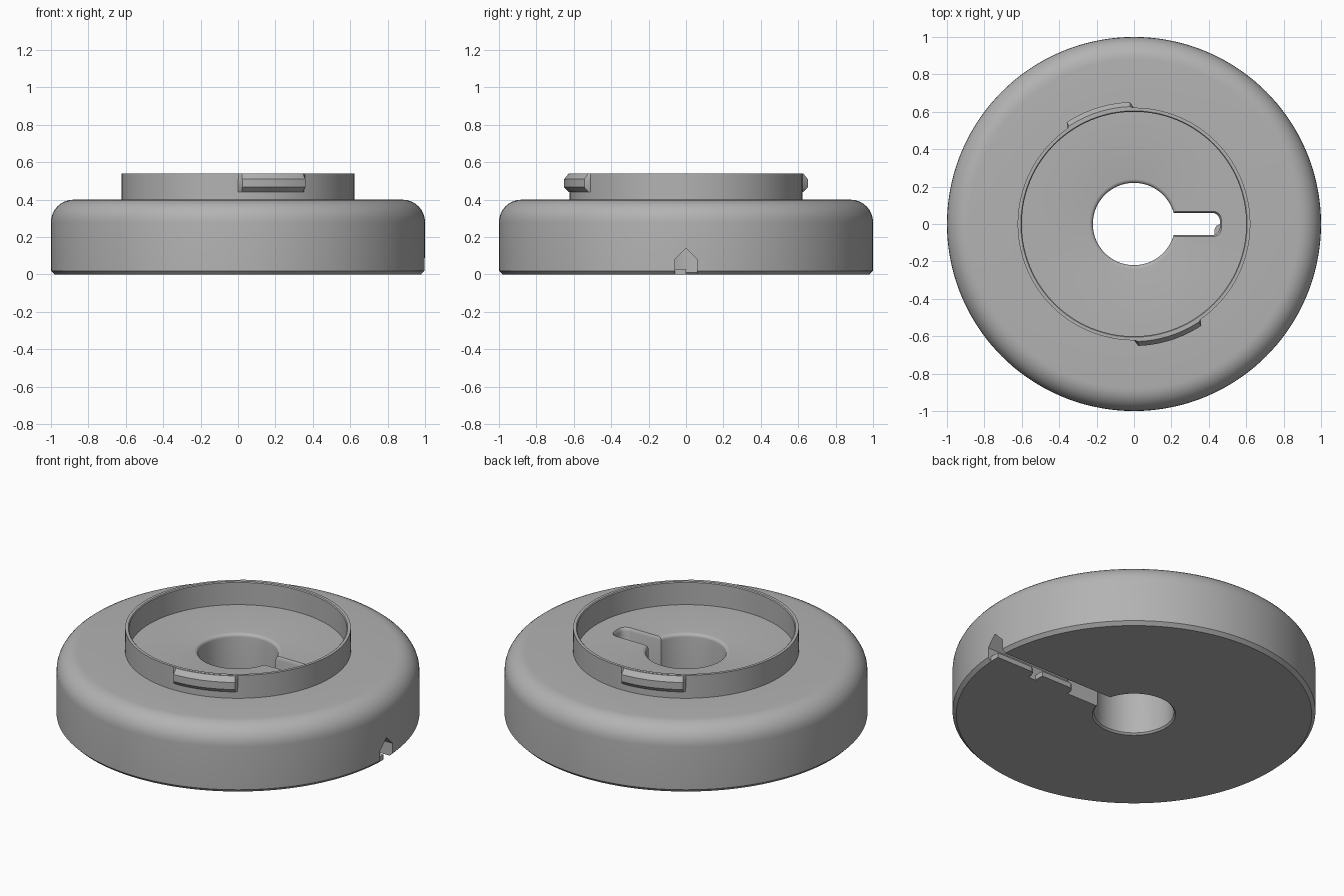
import bpy, bmesh
from math import sin, cos, pi, radians

old = bpy.data.objects.get("Cube")
if old:
    bpy.data.objects.remove(old, do_unlink=True)

grey = bpy.data.materials.new("mid_grey")
grey.use_nodes = True
grey.diffuse_color = (0.45, 0.45, 0.45, 1)
grey.node_tree.nodes["Principled BSDF"].inputs["Base Color"].default_value = grey.diffuse_color


def loft(name, loops, cyclic=False):
    """Join matching closed loops of points into a solid."""
    bm = bmesh.new()
    rings = [[bm.verts.new(p) for p in loop] for loop in loops]
    n = len(rings[0])
    for i in range(len(rings) - (0 if cyclic else 1)):
        a, b = rings[i], rings[(i + 1) % len(rings)]
        for j in range(n):
            k = (j + 1) % n
            bm.faces.new((a[j], a[k], b[k], b[j]))
    if not cyclic:
        bm.faces.new(rings[0])
        bm.faces.new(rings[-1])
    bmesh.ops.recalc_face_normals(bm, faces=bm.faces)
    mesh = bpy.data.meshes.new(name)
    bm.to_mesh(mesh)
    bm.free()
    mesh.materials.append(grey)
    obj = bpy.data.objects.new(name, mesh)
    bpy.context.collection.objects.link(obj)
    return obj


def lathe(name, profile, steps=144):
    turns = [2 * pi * i / steps for i in range(steps)]
    return loft(name, [[(r * cos(t), r * sin(t), z) for r, z in profile] for t in turns], True)


def fillet(cx, cz, radius, start, end, steps=8):
    turns = [radians(start + (end - start) * i / steps) for i in range(steps + 1)]
    return [(cx + radius * cos(t), cz + radius * sin(t)) for t in turns]


def activate(obj):
    bpy.ops.object.select_all(action='DESELECT')
    obj.select_set(True)
    bpy.context.view_layer.objects.active = obj


def cut(obj, cutter):
    activate(obj)
    mod = obj.modifiers.new("cut", 'BOOLEAN')
    mod.operation = 'DIFFERENCE'
    mod.solver = 'EXACT'
    mod.object = cutter
    bpy.ops.object.modifier_apply(modifier=mod.name)
    bpy.data.objects.remove(cutter, do_unlink=True)


def smooth(obj):
    activate(obj)
    bpy.ops.object.shade_smooth_by_angle(angle=radians(30))


# Round body with a centre hole, and the thin collar standing on it
body = lathe("body", [(0.23, 0), (0.98, 0), (1, 0.02)]
             + fillet(0.88, 0.28, 0.12, 0, 90)
             + [(0.622, 0.4), (0.622, 0.54), (0.605, 0.54), (0.6, 0.535), (0.6, 0.4)]
             + fillet(0.24, 0.38, 0.02, 90, 180, 4) + [(0.22, 0.01)])


# Keyhole slot through the floor, flared at the top
def slot_outline(half, tip, z, corner=0.045):
    arc = (fillet(tip - corner, -half + corner, corner, -90, 0, 5)
           + fillet(tip - corner, half - corner, corner, 0, 90, 5))
    return [(x, y, z) for x, y in [(0.1, half), (0.1, -half)] + arc]


cut(body, loft("slot_cutter", [slot_outline(0.06, 0.46, -0.1), slot_outline(0.06, 0.46, 0.38),
                               slot_outline(0.064, 0.464, 0.394), slot_outline(0.08, 0.48, 0.42)]))

# Roofed cable channel running under the body to the rim
tunnel = [(-0.06, -0.05), (0.06, -0.05), (0.06, 0.08), (0, 0.14), (-0.06, 0.08)]
cut(body, loft("channel_cutter", [[(x, y, z) for y, z in tunnel] for x in (0.15, 1.1)]))
smooth(body)

# Retaining lips that half cover the channel
for i, (start, end) in enumerate([(0.43, 0.66), (0.71, 0.98)]):
    outline = [(start, -0.065), (end, -0.065), (end, 0),
               (start + 0.03, 0), (start + 0.01, -0.01), (start, -0.03)]
    loft(f"channel_lip_{i + 1}", [[(x, y, z) for x, y in outline] for z in (0, 0.03)])

# Two bayonet tabs on opposite sides of the collar
full = [(0.61, 0.44), (0.625, 0.44), (0.652, 0.467), (0.652, 0.51), (0.628, 0.539), (0.61, 0.539)]
flush = [(min(r, 0.621), z) for r, z in full]
angles = [2 + 31.5 * i / 14 for i in range(15)]
stations = [(0, flush)] + [(a, full) for a in angles] + [(35, flush)]
for name, base in (("front_tab", -90), ("back_tab", 90)):
    tab = loft(name, [[(r * cos(radians(base + a)), r * sin(radians(base + a)), z)
                       for r, z in section] for a, section in stations])
    smooth(tab)
